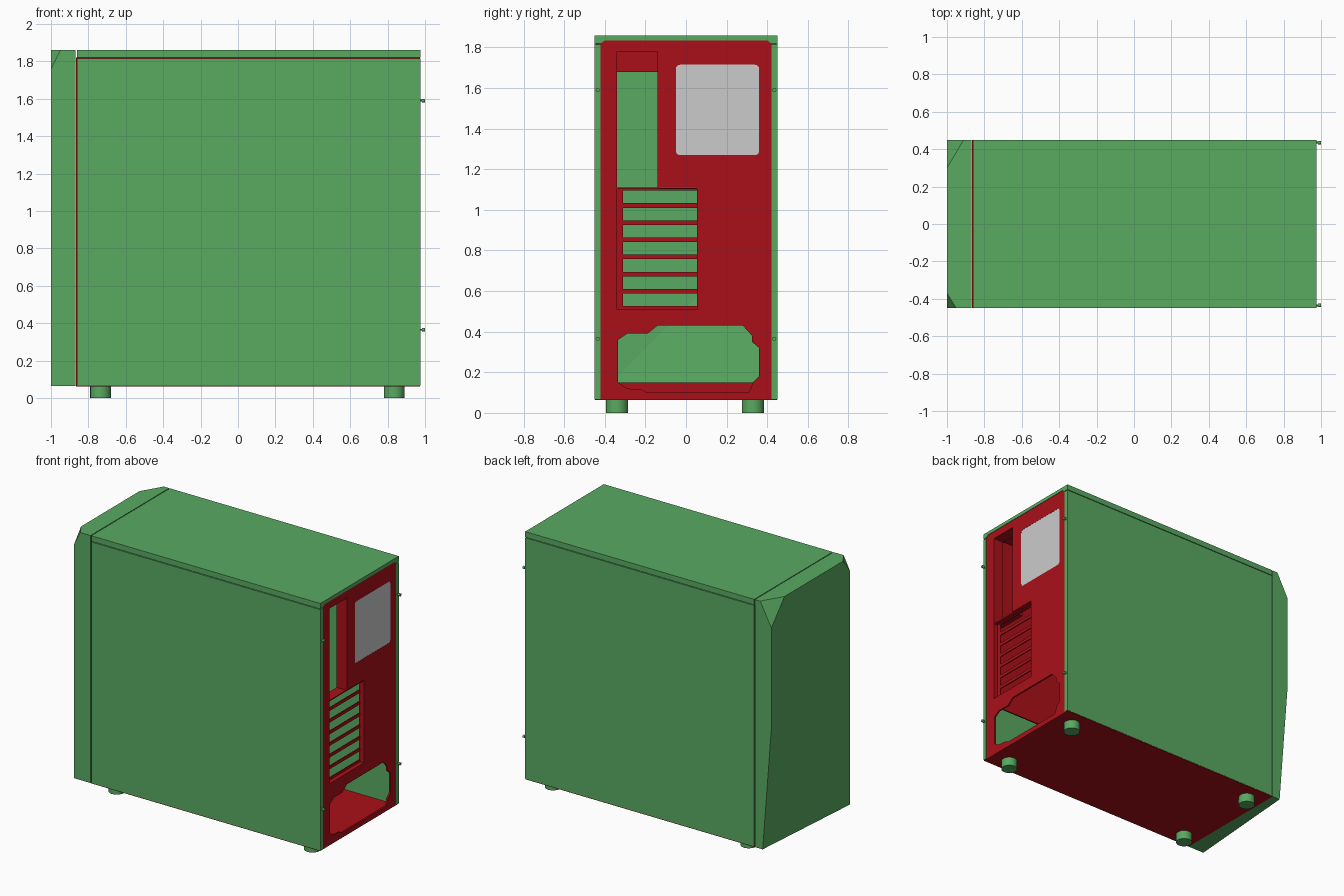
import bpy, bmesh, math
from mathutils import Matrix, Vector

if "Cube" in bpy.data.objects:
    bpy.data.objects.remove(bpy.data.objects["Cube"])


def material(name, color):
    m = bpy.data.materials.new(name)
    m.diffuse_color = color
    m.use_nodes = True
    m.node_tree.nodes["Principled BSDF"].inputs["Base Color"].default_value = m.diffuse_color
    return m


GREEN = material("green_paint", (0.10, 0.40, 0.12, 1))
RED = material("red_paint", (0.40, 0.005, 0.01, 1))
# local x, y, z -> world y, z, x
YZ = Matrix(((0, 0, 1, 0), (1, 0, 0, 0), (0, 1, 0, 0), (0, 0, 0, 1)))


def finish(name, bm, mat):
    me = bpy.data.meshes.new(name)
    bm.to_mesh(me)
    bm.free()
    ob = bpy.data.objects.new(name, me)
    bpy.context.collection.objects.link(ob)
    if mat:
        me.materials.append(mat)
    return ob


def box(name, lo, hi, mat):
    lo, hi = Vector(lo), Vector(hi)
    bm = bmesh.new()
    bmesh.ops.create_cube(bm, size=1, matrix=Matrix.Translation((lo + hi) / 2) @ Matrix.Diagonal((*(hi - lo), 1)))
    return finish(name, bm, mat)


def cylinder(name, radius, depth, matrix, mat, sides=24):
    bm = bmesh.new()
    bmesh.ops.create_cone(bm, cap_ends=True, segments=sides, radius1=radius, radius2=radius, depth=depth, matrix=matrix)
    ob = finish(name, bm, mat)
    bpy.context.view_layer.objects.active = ob
    ob.select_set(True)
    bpy.ops.object.shade_smooth_by_angle()
    ob.select_set(False)
    return ob


def rect(y0, y1, z0, z1):
    return [(y0, z0), (y1, z0), (y1, z1), (y0, z1)]


def round_rect(y0, y1, z0, z1, r, n=4):
    pts = []
    corners = [(y1 - r, z1 - r), (y0 + r, z1 - r), (y0 + r, z0 + r), (y1 - r, z0 + r)]
    for q, (cy, cz) in enumerate(corners):
        for i in range(n + 1):
            a = (q + i / n) * math.pi / 2
            pts.append((cy + r * math.cos(a), cz + r * math.sin(a)))
    return pts


def plate(name, loops, x0, x1, mat):
    """Outline plus holes in the y-z plane, extruded from x0 to x1."""
    cu = bpy.data.curves.new(name, 'CURVE')
    cu.dimensions = '2D'
    cu.fill_mode = 'BOTH'
    cu.extrude = (x1 - x0) / 2
    for loop in loops:
        s = cu.splines.new('POLY')
        s.points.add(len(loop) - 1)
        for p, (y, z) in zip(s.points, loop):
            p.co = (y, z, 0, 1)
        s.use_cyclic_u = True
    tmp = bpy.data.objects.new(name + "_outline", cu)
    bpy.context.collection.objects.link(tmp)
    me = bpy.data.meshes.new_from_object(tmp)
    bpy.data.objects.remove(tmp)
    bm = bmesh.new()
    bm.from_mesh(me)
    bpy.data.meshes.remove(me)
    bmesh.ops.remove_doubles(bm, verts=bm.verts, dist=1e-5)
    bmesh.ops.recalc_face_normals(bm, faces=bm.faces)
    bm.transform(Matrix.Translation(((x0 + x1) / 2, 0, 0)) @ YZ)
    for f in bm.faces:
        f.smooth = False
    return finish(name, bm, mat)


# Faceted front bezel: hollow shell, open toward the chassis
bx = -0.868
points = [(bx, y, z) for y in (-0.45, 0.45) for z in (0.065, 1.86)]
points += [(-1, 0.45, 1.69), (-1, 0.30, 1.86), (-0.91, 0.45, 1.86),
           (-1, -0.45, 1.76), (-1, -0.37, 1.86), (-0.95, -0.45, 1.86),
           (-1, -0.45, 0.065), (-0.93, 0.45, 0.065), (-1, 0.45, 0.96)]
bm = bmesh.new()
for p in points:
    bm.verts.new(p)
bmesh.ops.convex_hull(bm, input=bm.verts)
bmesh.ops.recalc_face_normals(bm, faces=bm.faces)
bmesh.ops.dissolve_limit(bm, angle_limit=0.01, verts=bm.verts, edges=bm.edges)
bmesh.ops.delete(bm, geom=[f for f in bm.faces if f.normal.x > 0.9], context='FACES')
bezel = finish("front_bezel", bm, GREEN)
shell = bezel.modifiers.new("shell", 'SOLIDIFY')
shell.thickness = 0.012
shell.offset = -1

# Side and top covers
for side, s in (("front", -1), ("back", 1)):
    ys = sorted((s * 0.42, s * 0.45))
    box(side + "_side_panel", (-0.86, ys[0], 0.068), (0.975, ys[1], 1.815), GREEN)
plate("top_cover", [[(-0.45, 1.82), (-0.42, 1.82), (-0.40, 1.835), (0.40, 1.835),
                     (0.42, 1.82), (0.45, 1.82), (0.45, 1.86), (-0.45, 1.86)]], -0.862, 0.975, GREEN)

# Chassis floor, roof, front frame and motherboard tray
box("chassis_floor", (-0.866, -0.448, 0.063), (0.972, 0.448, 0.069), RED)
box("chassis_roof", (-0.866, -0.418, 1.812), (0.965, 0.418, 1.82), RED)
plate("chassis_front_frame", [rect(-0.42, 0.42, 0.068, 1.82), rect(-0.36, 0.36, 0.15, 1.68)], -0.866, -0.855, RED)
box("motherboard_tray", (-0.80, -0.37, 0.47), (0.96, -0.36, 1.80), RED)

# Rear panel with port, expansion and power supply openings
supply_hole = [(-0.335, 0.15), (-0.29, 0.12), (-0.22, 0.115), (-0.19, 0.10), (0.31, 0.10),
               (0.33, 0.15), (0.36, 0.18), (0.36, 0.32), (0.325, 0.35), (0.325, 0.38),
               (0.28, 0.43), (-0.14, 0.43), (-0.19, 0.39), (-0.29, 0.39), (-0.335, 0.36)]
port_hole = [(-0.34, 0.51), (0.055, 0.51), (0.055, 1.11), (-0.14, 1.11), (-0.14, 1.78), (-0.34, 1.78)]
rear_outline = [(-0.42, 0.068), (0.42, 0.068), (0.42, 1.82), (0.40, 1.835), (-0.40, 1.835), (-0.42, 1.82)]
fan = (-0.05, 0.36, 1.27, 1.715, 0.02)
plate("rear_panel", [rear_outline, supply_hole, port_hole, round_rect(*fan)], 0.96, 0.972, RED)
plate("fan_grille", [round_rect(*fan)], 0.962, 0.971, None)

# Recess walls and slotted bracket plate
plate("port_recess", [rect(-0.348, -0.132, 1.103, 1.788), rect(-0.34, -0.14, 1.11, 1.78)], 0.89, 0.966, RED)
plate("expansion_recess", [rect(-0.348, 0.063, 0.502, 1.109), rect(-0.34, 0.055, 0.51, 1.102)], 0.938, 0.966, RED)
slots = [rect(-0.31, 0.054, 0.526 + i * 0.0845, 0.588 + i * 0.0845) for i in range(7)]
plate("expansion_bracket", [rect(-0.345, 0.06, 0.505, 1.106)] + slots, 0.932, 0.94, RED)

# Feet
for i, (x, y) in enumerate((x, y) for x in (-0.735, 0.835) for y in (-0.34, 0.33)):
    cylinder(f"foot_{i + 1}", 0.055, 0.065, Matrix.Translation((x, y, 0.0325)), GREEN)

# Thumb screws holding the side panels
for i, (y, z) in enumerate((y, z) for y in (-0.435, 0.435) for z in (0.365, 1.59)):
    turn = Matrix.Rotation(math.pi / 2, 4, 'Y')
    cylinder(f"screw_shank_{i + 1}", 0.005, 0.02, Matrix.Translation((0.98, y, z)) @ turn, GREEN, 12)
    cylinder(f"screw_head_{i + 1}", 0.01, 0.016, Matrix.Translation((0.992, y, z)) @ turn, GREEN, 16)
